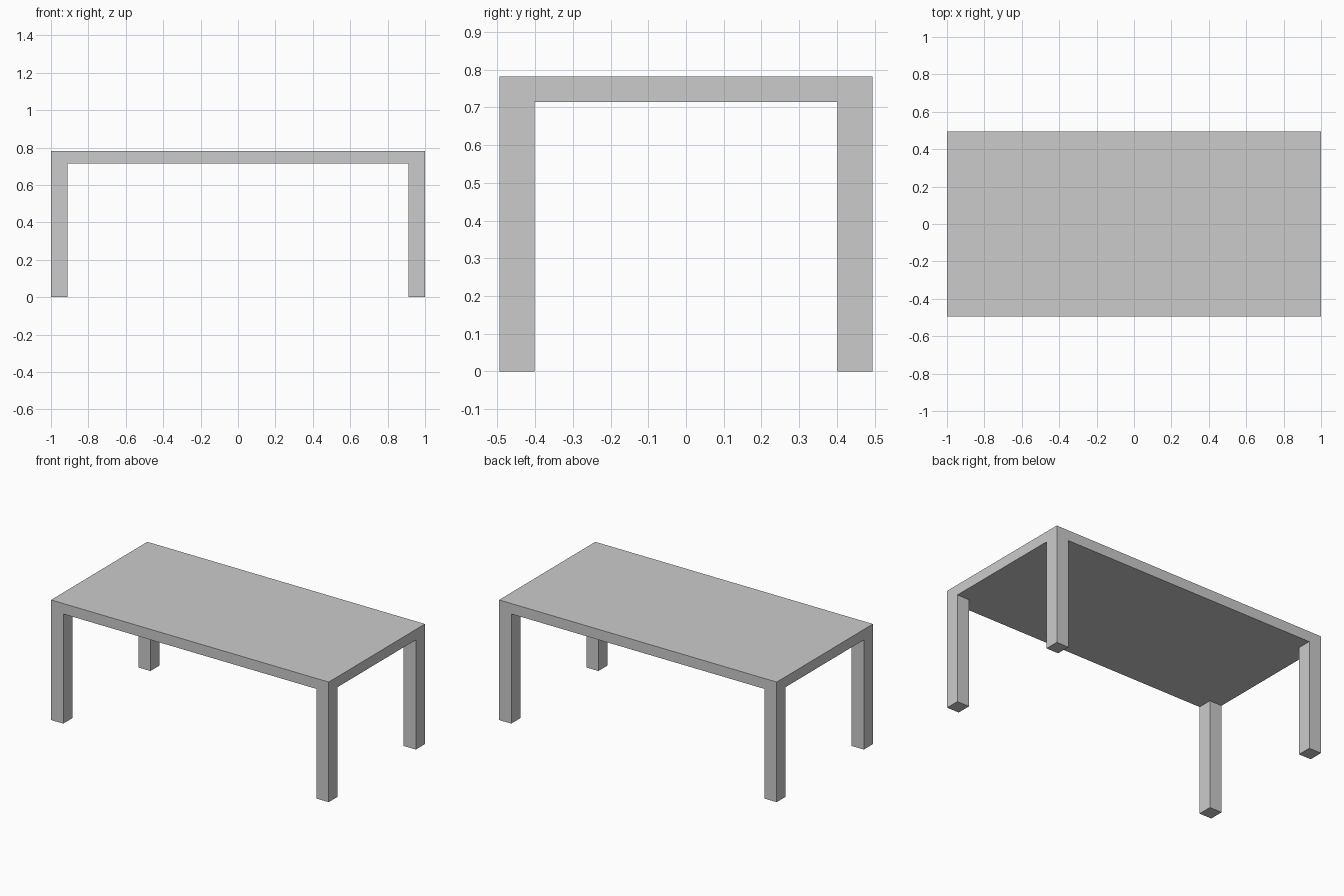
import bpy
import bmesh
from mathutils import Vector, Matrix

if "Cube" in bpy.data.objects:
    bpy.data.objects.remove(bpy.data.objects["Cube"])

HALF_X, HALF_Y = 1.0, 0.495   # half length and depth of the table
LEG_X, LEG_Y = 0.912, 0.402   # inner faces of the legs
TOP, UNDER = 0.782, 0.714     # top and underside of the slab

bm = bmesh.new()

# Tabletop slab
bmesh.ops.create_cube(bm, size=1.0)
bmesh.ops.scale(bm, vec=(2 * HALF_X, 2 * HALF_Y, TOP - UNDER), verts=bm.verts)
bmesh.ops.translate(bm, vec=(0, 0, (TOP + UNDER) / 2), verts=bm.verts)

# Cut lines where the inner leg faces meet the slab
for axis, pos in (((1, 0, 0), LEG_X), ((0, 1, 0), LEG_Y)):
    for side in (-1, 1):
        bmesh.ops.bisect_plane(
            bm, geom=bm.verts[:] + bm.edges[:] + bm.faces[:],
            plane_co=Vector(axis) * pos * side, plane_no=axis)

# Legs: pull the four underside corners down to the floor
bm.normal_update()
corners = []
for f in bm.faces:
    c = f.calc_center_median()
    if f.normal.z < -0.5 and abs(c.x) > LEG_X and abs(c.y) > LEG_Y:
        corners.append(f)
feet = bmesh.ops.extrude_discrete_faces(bm, faces=corners)["faces"]
for f in feet:
    for v in f.verts:
        v.co.z = 0.0

bmesh.ops.recalc_face_normals(bm, faces=bm.faces)
mesh = bpy.data.meshes.new("table")
bm.to_mesh(mesh)
bm.free()
table = bpy.data.objects.new("table", mesh)
bpy.context.collection.objects.link(table)
